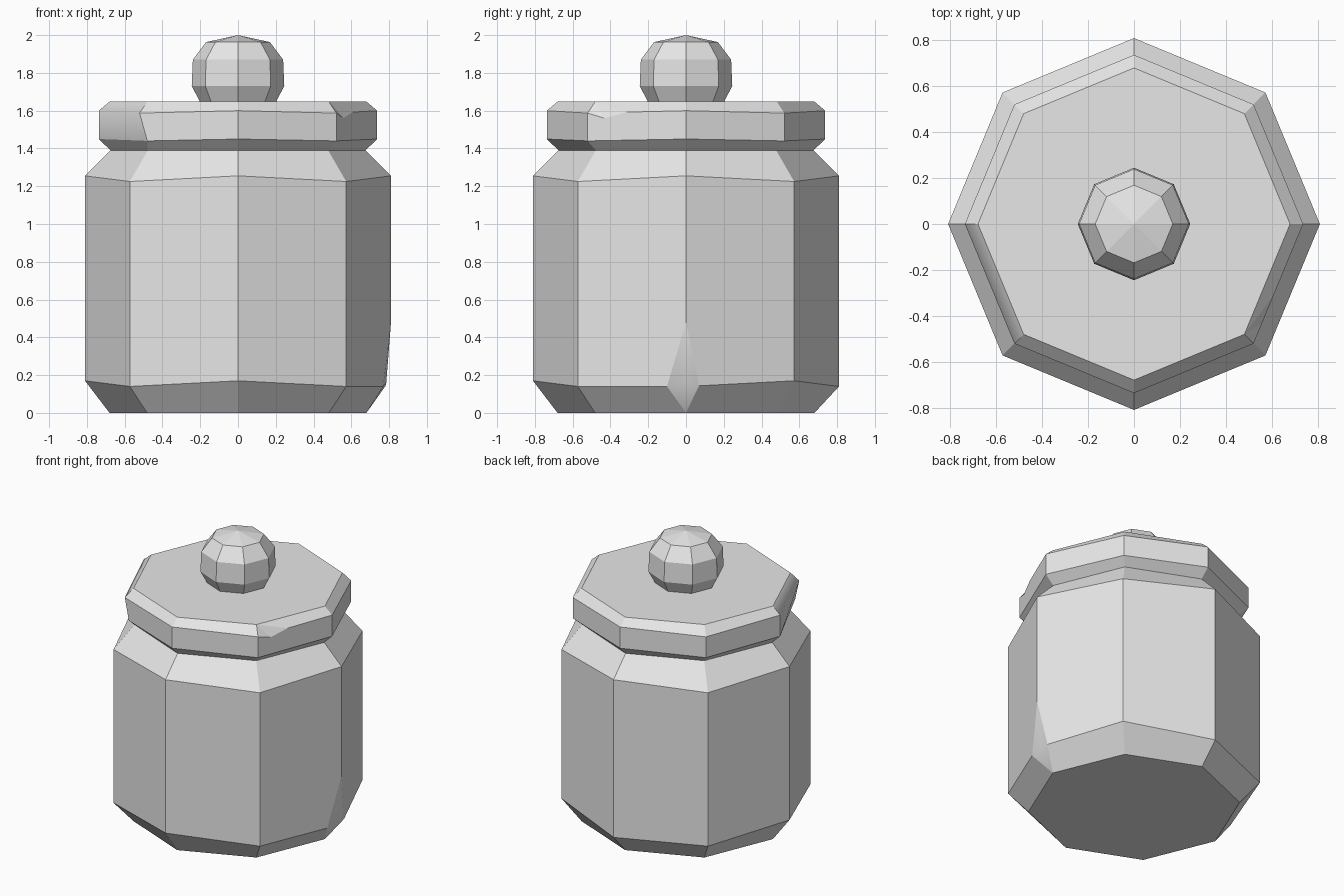
import bpy
import bmesh
from math import cos, sin, pi

cube = bpy.data.objects.get("Cube")
if cube:
    bpy.data.objects.remove(cube, do_unlink=True)

SIDES = 8
grey = bpy.data.materials.new("plain grey")
grey.use_nodes = True
colour = (0.8, 0.8, 0.8, 1)
grey.diffuse_color = colour
grey.node_tree.nodes["Principled BSDF"].inputs["Base Color"].default_value = colour


def alternating(even, odd):
    return [even if i % 2 == 0 else odd for i in range(SIDES)]


def stack(profile, apex=None):
    """Octagonal rings of (radius, height or heights per corner), joined and capped."""
    bm = bmesh.new()
    rings = []
    for radius, height in profile:
        heights = height if isinstance(height, list) else [height] * SIDES
        rings.append([bm.verts.new((radius * cos(2 * pi * i / SIDES),
                                    radius * sin(2 * pi * i / SIDES), z))
                      for i, z in enumerate(heights)])
    for low, high in zip(rings, rings[1:]):
        for i in range(SIDES):
            k = (i + 1) % SIDES
            bm.faces.new((low[i], low[k], high[k], high[i]))
    bm.faces.new(rings[0][::-1])
    if apex is None:
        bm.faces.new(rings[-1])
    else:
        tip = bm.verts.new((0, 0, apex))
        for i in range(SIDES):
            bm.faces.new((rings[-1][i], rings[-1][(i + 1) % SIDES], tip))
    return bm, rings


def split(bm, a, b, fac):
    """New vertex on the edge from a to b."""
    return bmesh.utils.edge_split(bm.edges.get((a, b)), a, fac)[1]


def join(bm, a, b):
    bmesh.ops.connect_vert_pair(bm, verts=[a, b])


def soften(faces):
    """Smooth a patch of faces and keep its border sharp."""
    patch = set(faces)
    for face in patch:
        face.smooth = True
        for edge in face.edges:
            if not all(f in patch for f in edge.link_faces):
                edge.smooth = False


def finish(bm, name):
    bmesh.ops.recalc_face_normals(bm, faces=bm.faces)
    mesh = bpy.data.meshes.new(name)
    bm.to_mesh(mesh)
    bm.free()
    mesh.materials.append(grey)
    obj = bpy.data.objects.new(name, mesh)
    bpy.context.collection.objects.link(obj)


# Jar body with an uneven foot bevel and a sloped shoulder
foot = alternating(0.17, 0.14)
foot[0], foot[1], foot[2] = 0.14, 0.17, 0.14
bm, rings = stack([(0.68, 0), (0.81, foot),
                   (0.81, alternating(1.255, 1.225)), (0.675, 1.39)])
# Chip in the lower corner of the +x side
base, rim, top = rings[0][0], rings[1][0], rings[2][0]
peak = split(bm, rim, top, 0.305)
for neighbour, fac in ((rings[1][7], 0.175), (rings[1][1], 0.12)):
    corner = split(bm, rim, neighbour, fac)
    join(bm, peak, corner)
    join(bm, corner, base)
rim.co = (0.785, 0, 0.16)
soften(rim.link_faces)
finish(bm, "jar_body")

# Lid with bevels above and below its wall
bm, rings = stack([(0.675, 1.39), (0.737, alternating(1.45, 1.44)),
                   (0.737, alternating(1.6, 1.587)), (0.68, 1.648)])
# Nick in the upper edge
upper, crown = rings[2], rings[3]
end = split(bm, upper[7], upper[0], 0.4)
nick = split(bm, upper[7], end, 0.43)
join(bm, end, crown[7])
join(bm, nick, crown[7])
nick.co.z = 1.56
# Worn corner on the front
rings[1][5].co = (-0.48, -0.535, 1.44)
worn = [f for f in bm.faces if upper[5] in f.verts and upper[4] in f.verts]
soften(worn)
finish(bm, "lid")

# Knob
bm, rings = stack([(0.2, 1.645), (0.245, 1.73), (0.239, 1.87), (0.169, 1.963)], apex=2.0)
finish(bm, "lid_knob")
